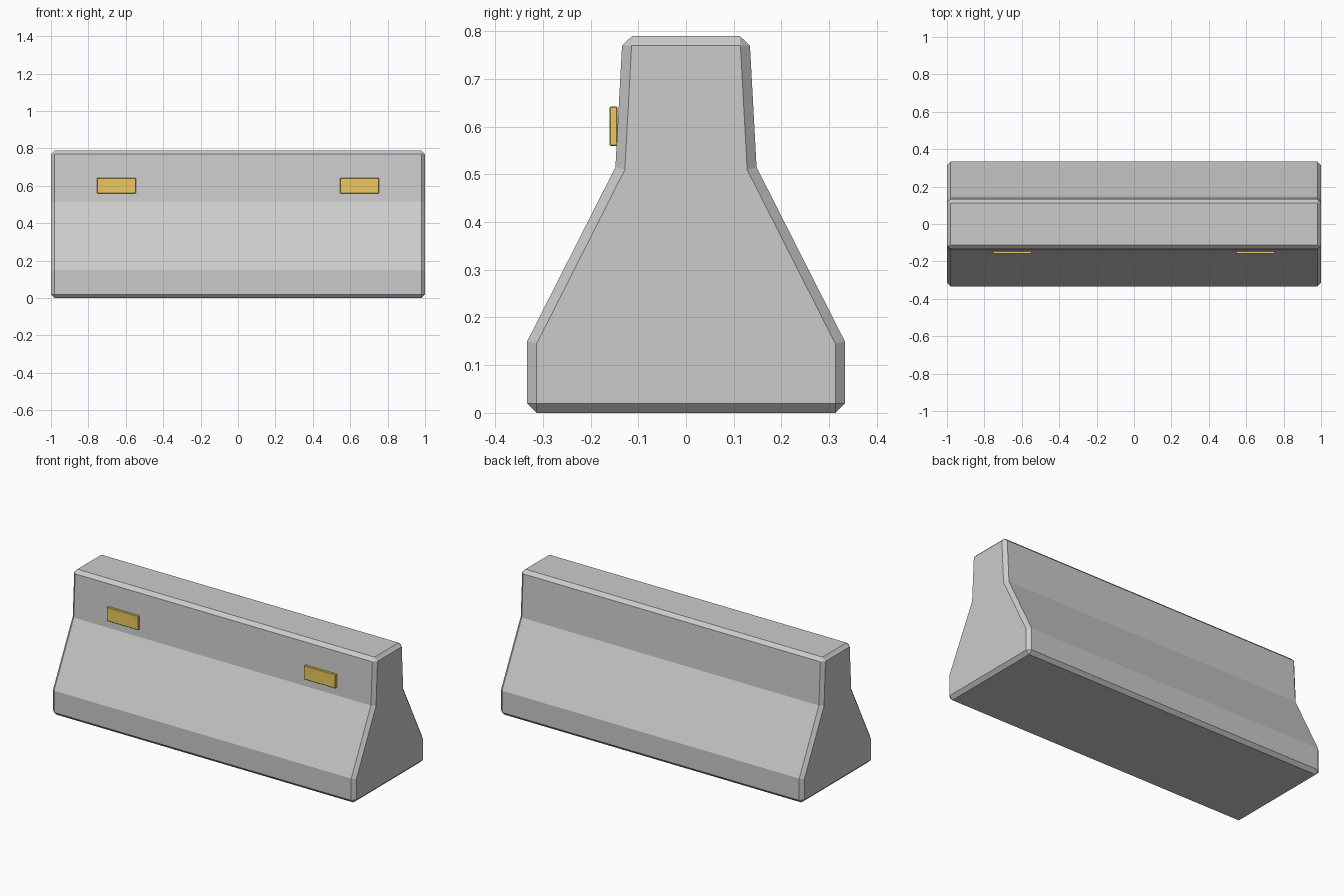
import bpy, bmesh, math

if "Cube" in bpy.data.objects:
    bpy.data.objects.remove(bpy.data.objects["Cube"])


def finish(name, bm, bevel):
    bmesh.ops.recalc_face_normals(bm, faces=bm.faces)
    mesh = bpy.data.meshes.new(name)
    bm.to_mesh(mesh)
    bm.free()
    obj = bpy.data.objects.new(name, mesh)
    bpy.context.collection.objects.link(obj)
    # single-segment chamfer on sharp edges only
    mod = obj.modifiers.new("chamfer", 'BEVEL')
    mod.width = bevel
    mod.segments = 1
    mod.limit_method = 'ANGLE'
    mod.angle_limit = math.radians(30)
    return obj


# Barrier body: mirrored half profile extruded along x
half = [(0.333, 0.0), (0.333, 0.15), (0.148, 0.515), (0.133, 0.79)]
profile = half + [(-y, z) for y, z in reversed(half)]
bm = bmesh.new()
face = bm.faces.new([bm.verts.new((-1, y, z)) for y, z in profile])
ext = bmesh.ops.extrude_face_region(bm, geom=[face])
verts = [g for g in ext["geom"] if isinstance(g, bmesh.types.BMVert)]
bmesh.ops.translate(bm, verts=verts, vec=(2, 0, 0))
finish("barrier_body", bm, 0.02)

# Amber reflectors on the front face
amber = bpy.data.materials.new("amber")
amber.diffuse_color = (0.85, 0.58, 0.12, 1)
amber.use_nodes = True
amber.node_tree.nodes["Principled BSDF"].inputs["Base Color"].default_value = amber.diffuse_color
for side, sx in (("left", -1), ("right", 1)):
    bm = bmesh.new()
    bmesh.ops.create_cube(bm, size=1)
    bmesh.ops.scale(bm, verts=bm.verts, vec=(0.207, 0.016, 0.082))
    bmesh.ops.translate(bm, verts=bm.verts, vec=(sx * 0.65, -0.152, 0.601))
    finish("reflector_" + side, bm, 0.002).data.materials.append(amber)
